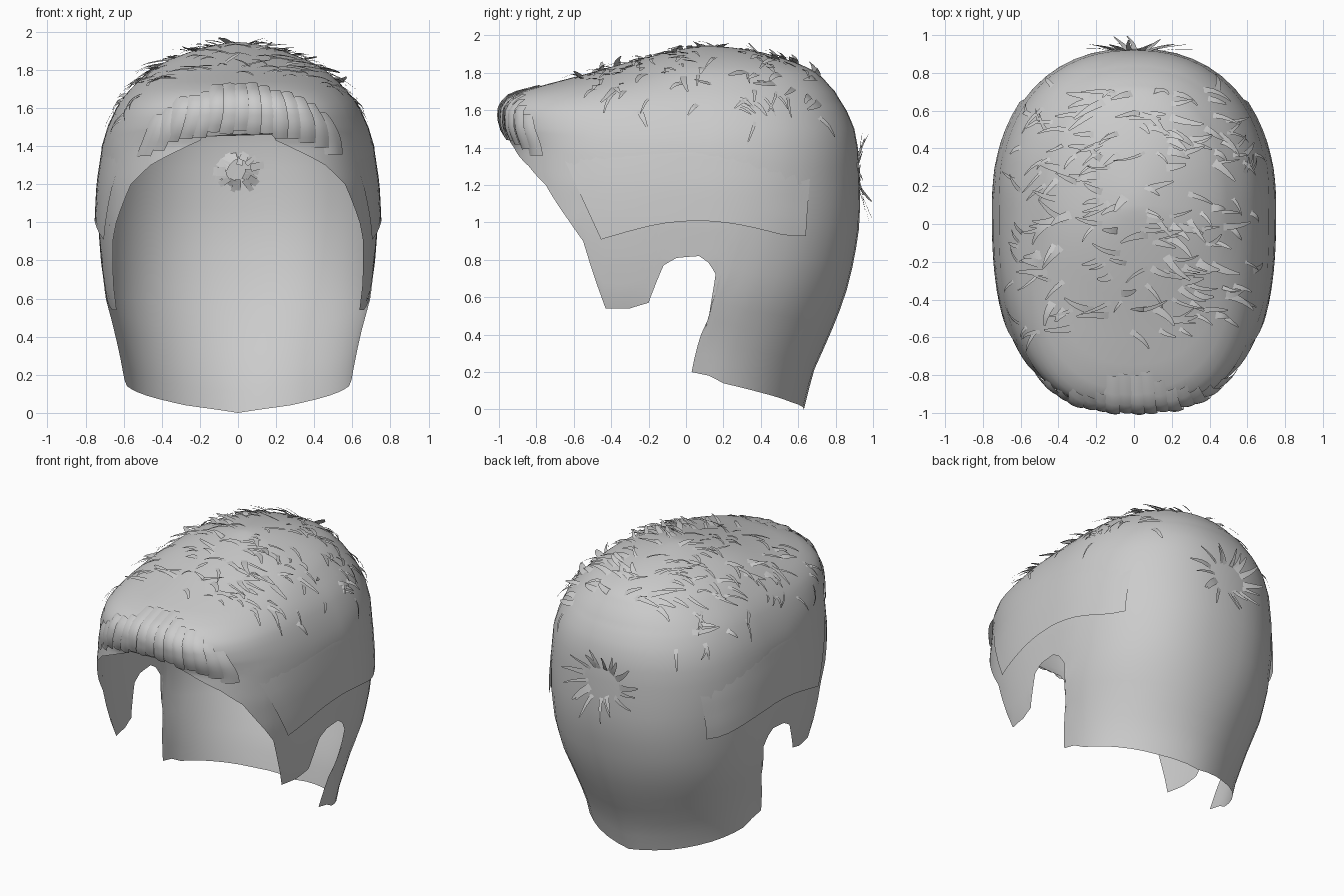
import bpy, bmesh, math, random
from mathutils import Vector
from mathutils.bvhtree import BVHTree

random.seed(4)
cube = bpy.data.objects.get("Cube")
if cube:
    bpy.data.objects.remove(cube)

grey = bpy.data.materials.new("hair_grey")
grey.use_nodes = True
colour = (0.6, 0.6, 0.6, 1)
grey.diffuse_color = colour
grey.node_tree.nodes["Principled BSDF"].inputs["Base Color"].default_value = colour

MID = 0.1   # y of the widest point
# Horizontal outlines: height, front y, back y, half width
SLICES = [(0, -.8, .63, .58), (.2, -.82, .68, .6), (.4, -.85, .77, .64),
          (.6, -.9, .85, .695), (.8, -.93, .9, .72), (1, -.95, .93, .735),
          (1.2, -.95, .93, .735), (1.4, -.94, .92, .715), (1.5, -.97, .9, .685),
          (1.6, -.98, .86, .64), (1.66, -.95, .82, .6), (1.7, -.89, .8, .565),
          (1.74, -.74, .76, .525), (1.8, -.51, .71, .46), (1.86, -.3, .58, .35),
          (1.91, -.1, .41, .21), (1.935, .02, .25, .1), (1.95, MID, MID, 0)]
# Hairline from forehead to nape: y, z, and angle of the column above it
HAIRLINE = [(-.95, 1.46, 0), (-.94, 1.43, 12), (-.91, 1.38, 24), (-.84, 1.3, 33),
            (-.75, 1.2, 42), (-.62, 1, 54), (-.55, .9, 60), (-.43, .54, 68),
            (-.3, .54, 72), (-.2, .57, 76), (-.17, .65, 79), (-.12, .77, 82),
            (-.05, .81, 85), (.07, .82, 89), (.16, .72, 95), (.12, .48, 105),
            (.08, .4, 108), (.03, .2, 112), (.2, .14, 123), (.4, .09, 140),
            (.56, .04, 160), (.64, 0, 180)]


def outline(z):
    for a, b in zip(SLICES, SLICES[1:]):
        if z <= b[0]:
            k = (z - a[0]) / (b[0] - a[0])
            return [p + (q - p) * k for p, q in zip(a, b)][1:]
    return SLICES[-1][1:]


def front_round(z):
    """Squareness of the front outline: boxy fringe, rounder crown."""
    return 2.9 - .8 * min(1, max(0, (z - 1.6) / .2))


def back_round(z):
    """Squareness of the back outline: tighter towards the nape."""
    return 1.8 + min(.45, .6 * z)


def surface(t, z):
    front, back, width = outline(z)
    c, s = math.cos(t), math.sin(t)
    reach, n = (MID - front, front_round(z)) if c > 0 else (back - MID, back_round(z))
    x = math.copysign(abs(s) ** (2 / n), s) * width
    y = MID - math.copysign(abs(c) ** (2 / n), c) * reach
    return Vector((x, y, z))


def angle_at(y, z):
    front, back, _ = outline(z)
    reach, n = (MID - front, front_round(z)) if y < MID else (back - MID, back_round(z))
    c = min(1, abs(y - MID) / reach) ** (n / 2)
    return math.acos(math.copysign(c, MID - y))


def front_point(x, z):
    s = min(1, abs(x) / outline(z)[2]) ** (front_round(z) / 2)
    return surface(math.copysign(math.asin(s), x), z)


def add_grid(bm, rows):
    grid = [[bm.verts.new(p) for p in row] for row in rows]
    for a, b in zip(grid, grid[1:]):
        for i in range(len(a) - 1):
            bm.faces.new((a[i], a[i + 1], b[i + 1], b[i]))


def finish(name, bm):
    bmesh.ops.remove_doubles(bm, verts=bm.verts, dist=0.0005)
    bmesh.ops.recalc_face_normals(bm, faces=bm.faces)
    mesh = bpy.data.meshes.new(name)
    bm.to_mesh(mesh)
    bm.free()
    mesh.materials.append(grey)
    ob = bpy.data.objects.new(name, mesh)
    bpy.context.collection.objects.link(ob)
    mesh.shade_smooth()


# Main cap: columns run from the hairline up to the crown
keys = [(angle_at(y, z), z, math.radians(t)) for y, z, t in HAIRLINE]
half = [keys[0]]
for a, b in zip(keys, keys[1:]):
    half += [tuple(p + (q - p) * k / 3 for p, q in zip(a, b)) for k in (1, 2, 3)]
columns = [(-a, z, -t) for a, z, t in reversed(half[1:])] + half
rows = []
for i in range(15):
    k = i / 14
    rows.append([surface(a + (t - a) * k, z + (1.5 - z) * k) for a, z, t in columns])
for z in (1.55, 1.6, 1.63, 1.66, 1.7, 1.74, 1.77, 1.8, 1.83, 1.86, 1.885, 1.91, 1.922,
          1.935, 1.943, 1.95):
    rows.append([surface(t, z) for a, _, t in columns])
bm = bmesh.new()
add_grid(bm, rows)
bmesh.ops.remove_doubles(bm, verts=bm.verts, dist=0.0005)
bmesh.ops.smooth_vert(bm, verts=[v for v in bm.verts if v.co.z > 1.55], factor=0.5,
                      use_axis_x=True, use_axis_y=True, use_axis_z=True)
tree = BVHTree.FromBMesh(bm)
finish("hair_cap", bm)


def on_cap(p, lift):
    loc, normal, _, _ = tree.find_nearest(p)
    if normal.dot(loc - Vector((0, MID, 1))) < 0:
        normal = -normal
    return loc + normal * lift, normal


# Overlapping side layers with a free lower edge
for side, name in ((1, "left_side_layer"), (-1, "right_side_layer")):
    bm = bmesh.new()
    rows = []
    for i in range(17):
        u = i / 16
        low = .91 + .09 * math.sin(math.pi * min(1, u * 1.1)) + .02 * u
        high = 1.42 + .1 * math.sin(math.pi * u) - .12 * u
        row = []
        for j in range(9):
            v = j / 8
            z = low + (high - low) * v
            y = -.45 + 1.08 * u - .24 * v * (1 - u) + .04 * v * u
            p = surface(side * angle_at(y, z), z)
            row.append(on_cap(p, .022 * (1 - v) - .004)[0])
        rows.append(row)
    add_grid(bm, rows)
    finish(name, bm)

# Fringe of rolled, overlapping locks along the forehead
bm = bmesh.new()
count = 15
for i in range(count):
    u = (i + .5) / count * 2 - 1
    top = 1.72 - .17 * u * u + random.uniform(-.015, .015)
    low = 1.475 - .14 * u * u + random.uniform(-.01, .02)
    bulge = random.uniform(.015, .028)
    rows = []
    for j in range(9):
        v = j / 8
        z = top + (low - top) * v
        row = []
        for k in (-1, -.5, 0, .5, 1):
            x = u * (.45 + .08 * v) + k * .042 + .015 * math.sin(3 * v)
            lift = bulge * math.sin(math.pi * min(1, v * .85)) + .01 * (1 - k * k) + .007 * k - .002
            row.append(on_cap(front_point(x, z), lift)[0])
        rows.append(row)
    add_grid(bm, rows)
finish("fringe_locks", bm)


def tuft(bm, start, heading, length, width, lift, bend=0.0, root=-.006):
    """A tapered strip that follows the cap and lifts off at its tip."""
    p = start.copy()
    rows = []
    steps = 5
    for j in range(steps + 1):
        v = j / steps
        loc, normal = on_cap(p, root * (1 - v) + lift * v * v + .016 * math.sin(math.pi * v))
        heading = (heading - normal * heading.dot(normal)).normalized()
        across = normal.cross(heading)
        w = width * (1 - .75 * v * v)
        rows.append([loc - across * w, loc + across * w])
        p = on_cap(p, 0)[0] + heading * length / steps
        heading = heading + across * bend / steps
    add_grid(bm, rows)


# Loose tufts over the crown, combed out to the sides
bm = bmesh.new()
for i in range(170):
    x, y = random.uniform(-.52, .52), random.uniform(-.58, .72)
    hit = tree.ray_cast(Vector((x, y, 3)), Vector((0, 0, -1)))[0]
    if hit is None or hit.z < 1.6:
        continue
    side = 1 if x > random.uniform(-.15, .15) else -1
    heading = Vector((side + random.uniform(-.5, .5), random.uniform(-.9, .3), 0))
    tuft(bm, hit, heading.normalized(), random.uniform(.08, .2),
         random.uniform(.008, .024), random.uniform(.005, .05), random.uniform(-.9, .9))
finish("crown_tufts", bm)

# Small tufts on both temples
bm = bmesh.new()
for i in range(30):
    side = random.choice((-1, 1))
    z = random.uniform(1.54, 1.75)
    p = surface(side * math.radians(random.uniform(55, 145)), z)
    tuft(bm, p, Vector((0, random.uniform(-.6, 1), -.7)).normalized(),
         random.uniform(.08, .16), random.uniform(.008, .018), random.uniform(0, .025))
finish("temple_tufts", bm)

# Whorl of tufts radiating at the back of the head
bm = bmesh.new()
for i in range(18):
    a = math.tau * i / 18 + random.uniform(-.15, .15)
    out = Vector((math.cos(a), 0, math.sin(a)))
    start = Vector((0, .93, 1.27)) + out * random.uniform(.03, .07)
    tuft(bm, start, out, random.uniform(.13, .27), random.uniform(.012, .024),
         random.uniform(.03, .07), .5, -.025)
finish("back_whorl", bm)
